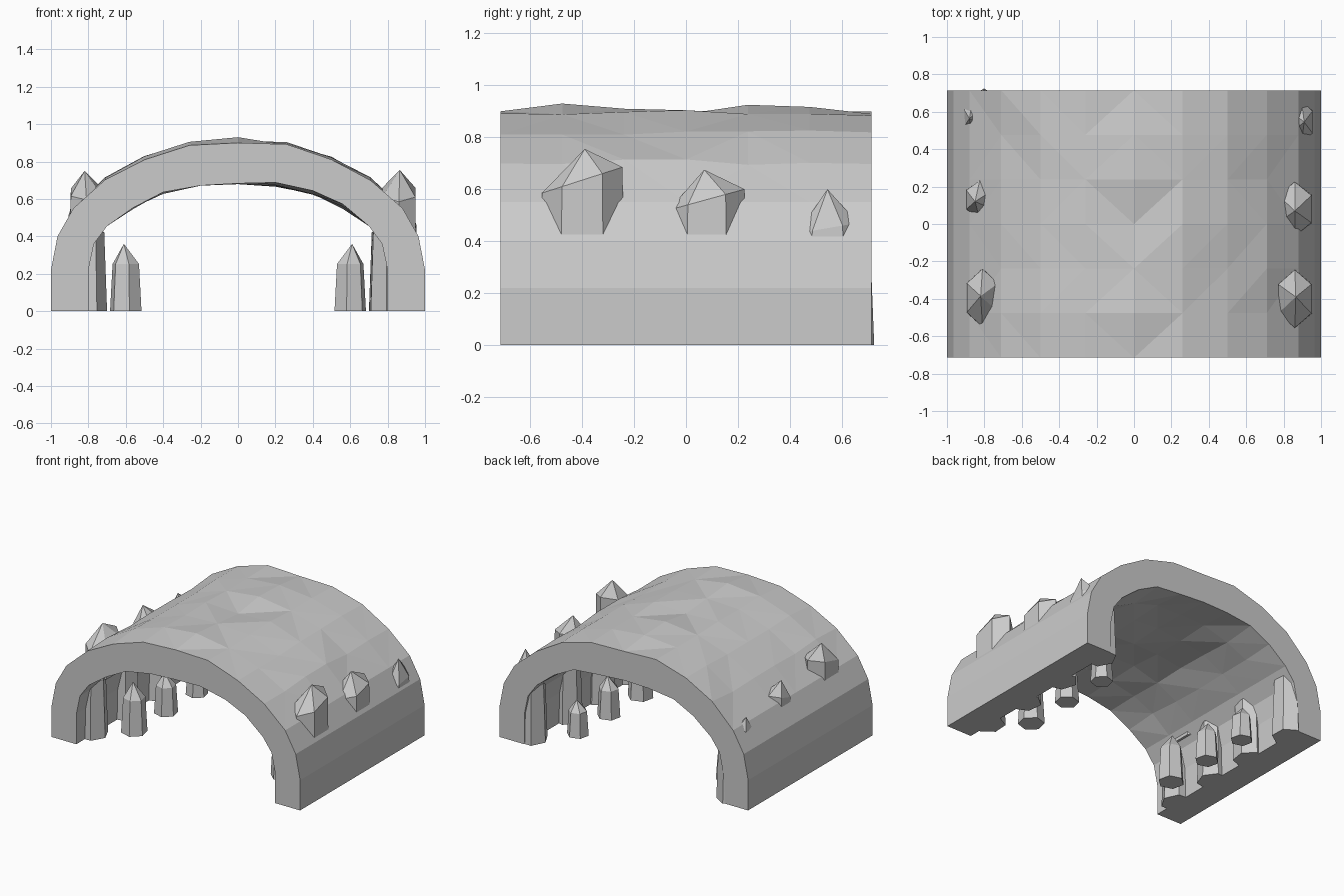
import bpy, bmesh, math, random
from mathutils import Vector

if "Cube" in bpy.data.objects:
    bpy.data.objects.remove(bpy.data.objects["Cube"])

random.seed(4)


def finish(name, bm):
    bmesh.ops.recalc_face_normals(bm, faces=bm.faces[:])
    me = bpy.data.meshes.new(name)
    bm.to_mesh(me)
    bm.free()
    ob = bpy.data.objects.new(name, me)
    bpy.context.collection.objects.link(ob)
    return ob


# Rock tunnel: outer and inner half profiles swept along y, roof roughened
OUTER = [(1, 0), (1, .22), (.965, .4), (.88, .55), (.71, .705), (.5, .82), (.26, .895), (0, .905)]
INNER = [(.8, 0), (.8, .22), (.77, .36), (.7, .455), (.56, .56), (.4, .635), (.2, .68), (0, .685)]
CREST = [-.005, .025, .005, -.015, .02, .012, -.015]
LENGTH = 1.43


def full(half):
    return half + [(-x, z) for x, z in half[-2::-1]]


bm = bmesh.new()
outer_rings, inner_rings = [], []
for k, crest in enumerate(CREST):
    y = -LENGTH / 2 + LENGTH * k / 6
    for prof, rings, amp in ((full(OUTER), outer_rings, .012), (full(INNER), inner_rings, .015)):
        ring = []
        for i, (x, z) in enumerate(prof):
            if 3 < i < 11:
                z += random.uniform(-amp, amp) if i != 7 else crest * (1 if amp == .012 else .4)
            ring.append(bm.verts.new((x, y, z)))
        rings.append(ring)
skin = []
for rings in (outer_rings, inner_rings):
    for a, b in zip(rings, rings[1:]):
        for i in range(14):
            skin.append(bm.faces.new((a[i], a[i + 1], b[i + 1], b[i])))
for k in (0, 6):
    o, n = outer_rings[k], inner_rings[k]
    for i in range(14):
        bm.faces.new((o[i], o[i + 1], n[i + 1], n[i]))
for k in range(6):
    for i in (0, 14):
        bm.faces.new((outer_rings[k][i], outer_rings[k + 1][i], inner_rings[k + 1][i], inner_rings[k][i]))
bmesh.ops.triangulate(bm, faces=skin)
finish("tunnel_arch", bm)


# Six-sided crystal: base ring, tilted shoulder ring and a point
def crystal(name, x, y, z0, shoulder, tip, rx, ry, taper=.85, turn=0, tilt=0, lean=(0, 0)):
    bm = bmesh.new()
    low, high = [], []
    for i in range(6):
        a = turn + i * math.pi / 3
        dx, dy = rx * math.cos(a), ry * math.sin(a)
        low.append(bm.verts.new((x + dx, y + dy, z0)))
        high.append(bm.verts.new((x + dx * taper, y + dy * taper, shoulder + tilt * math.sin(a))))
    top = bm.verts.new((x + lean[0], y + lean[1], tip))
    bm.faces.new(low)
    for i in range(6):
        j = (i + 1) % 6
        bm.faces.new((low[i], low[j], high[j], high[i]))
        bm.faces.new((high[i], high[j], top))
    finish(name, bm)


for s, side in ((1, "right"), (-1, "left")):
    # Free-standing crystals on the floor, shrinking toward the back
    for n, (y, h, r) in enumerate(((-.335, .36, .088), (.03, .29, .08), (.385, .25, .075)), 1):
        crystal(f"floor_crystal_{side}_{n}", s * .6, y, 0, h * .7, h, r, r, .84, .3 * s, 0, (s * .01, 0))
    # Columns half sunk into the inner walls
    for n, y in enumerate((-.52, -.15, .22, .615), 1):
        crystal(f"wall_column_{side}_{n}", s * .8, y, 0, .42, .5, .1, .11, .85, .25 * s + .2 * n)

# Crystals growing from the outer flanks: x, y, shoulder, tip, rx, ry, tilt, lean
FLANK = {
    "right": [(.86, -.4, .635, .755, .105, .16, .05, (.005, .01)),
              (.86, .08, .56, .675, .105, .15, .04, (0, -.01)),
              (.895, .545, .45, .6, .07, .12, .02, (.015, 0))],
    "left": [(-.81, -.395, .635, .75, .1, .16, .04, (-.01, .01)),
             (-.825, .13, .57, .68, .085, .105, .03, (-.025, -.01)),
             (-.865, .565, .5, .59, .05, .09, .02, (-.015, 0))],
}
for side, rows in FLANK.items():
    for n, (x, y, sh, tip, rx, ry, tilt, lean) in enumerate(rows, 1):
        crystal(f"flank_crystal_{side}_{n}", x, y, .4, sh, tip, rx, ry, .97, math.pi / 6, tilt, lean)
